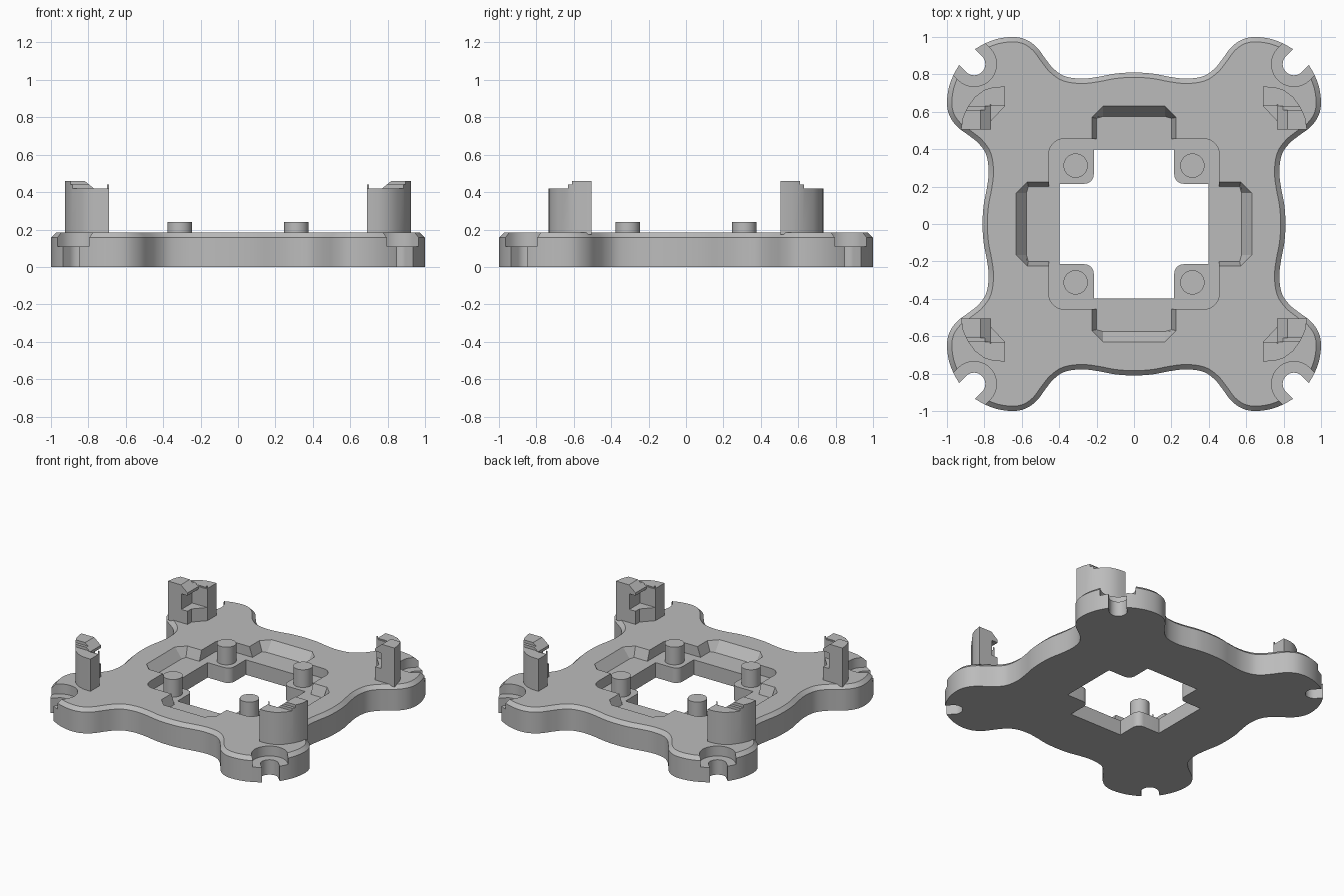
import bpy, bmesh, math
from mathutils import Vector

cube = bpy.data.objects.get("Cube")
if cube:
    bpy.data.objects.remove(cube, do_unlink=True)

TOP, FLOOR, CHAMFER = 0.183, 0.11, 0.026

grey = bpy.data.materials.new("plain_grey")
grey.use_nodes = True
grey.diffuse_color = (0.5, 0.5, 0.5, 1)
grey.node_tree.nodes["Principled BSDF"].inputs["Base Color"].default_value = (0.5, 0.5, 0.5, 1)


def loft(name, rings):
    """Closed solid through (outline, z) rings of equal point count."""
    bm = bmesh.new()
    loops = [[bm.verts.new((p[0], p[1], z)) for p in pts] for pts, z in rings]
    n = len(loops[0])
    for a, b in zip(loops, loops[1:]):
        for i in range(n):
            j = (i + 1) % n
            bm.faces.new((a[i], a[j], b[j], b[i]))
    bm.faces.new(loops[0][::-1])
    bm.faces.new(loops[-1])
    bmesh.ops.recalc_face_normals(bm, faces=bm.faces)
    mesh = bpy.data.meshes.new(name)
    bm.to_mesh(mesh)
    bm.free()
    mesh.materials.append(grey)
    obj = bpy.data.objects.new(name, mesh)
    bpy.context.collection.objects.link(obj)
    return obj


def arc(cx, cy, r, a0, a1, n):
    return [Vector((cx + r * math.cos(math.radians(a0 + (a1 - a0) * i / n)),
                    cy + r * math.sin(math.radians(a0 + (a1 - a0) * i / n)))) for i in range(n + 1)]


def box(name, x0, x1, y0, y1, z0, z1):
    return loft(name, [([(x0, y0), (x1, y0), (x1, y1), (x0, y1)], z) for z in (z0, z1)])


def turn(pts, quarter):
    c, s = [(1, 0), (0, 1), (-1, 0), (0, -1)][quarter]
    return [Vector((p[0] * c - p[1] * s, p[0] * s + p[1] * c)) for p in pts]


def spline(pts, steps):
    """Closed Catmull-Rom curve through the points."""
    out, n = [], len(pts)
    for i in range(n):
        a, b, c, d = (pts[(i + k) % n] for k in (-1, 0, 1, 2))
        for s in range(steps):
            t = s / steps
            out.append(0.5 * (2 * b + (c - a) * t + (2 * a - 5 * b + 4 * c - d) * t * t
                              + (3 * b - a - 3 * c + d) * t ** 3))
    return out


def inset(pts, dist):
    out = []
    for i, p in enumerate(pts):
        tangent = (pts[(i + 1) % len(pts)] - pts[i - 1]).normalized()
        out.append(p + Vector((-tangent.y, tangent.x)) * dist)
    return out


def activate(obj):
    bpy.ops.object.select_all(action='DESELECT')
    bpy.context.view_layer.objects.active = obj
    obj.select_set(True)


def cut(obj, cutter):
    activate(obj)
    mod = obj.modifiers.new("cut", 'BOOLEAN')
    mod.operation, mod.solver, mod.object = 'DIFFERENCE', 'EXACT', cutter
    bpy.ops.object.modifier_apply(modifier=mod.name)
    bpy.data.objects.remove(cutter, do_unlink=True)


def finish(obj, mirror=False):
    activate(obj)
    if mirror:
        mod = obj.modifiers.new("mirror", 'MIRROR')
        mod.use_axis = (True, True, False)
        mod.use_mirror_merge = False
        bpy.ops.object.modifier_apply(modifier=mod.name)
    bpy.ops.object.shade_smooth_by_angle(angle=math.radians(30))


# Base plate: wavy four-lobed outline with a chamfered top edge
half = [(0, .81), (.1, .804), (.19, .787), (.28, .777), (.37, .79), (.43, .83),
        (.475, .885), (.52, .945), (.58, .987), (.65, 1), (.74, .987), (.825, .95)]
half = [Vector(p) for p in half]
side = [Vector((-p.x, p.y)) for p in half[:0:-1]] + half      # lobe, dip, bulge, dip, lobe
side = side[::-1] + [Vector((-.897, .897))]
outline = spline([p for q in range(4) for p in turn(side, q)], 4)
plate = loft("base_plate", [(outline, 0), (outline, TOP - CHAMFER), (inset(outline, CHAMFER), TOP)])

# Cross-shaped opening with rounded corner tabs
hole = [p for q in range(4) for p in turn(
    [(.398, .215)] + arc(.265, .265, .05, 270, 180, 6) + [(.215, .398)], q)]
cut(plate, loft("opening_cutter", [(hole, -.1), (hole, .4)]))

# Sunken rounded square and its four sloped arms
square = [p for q in range(4) for p in turn(arc(.375, .375, .08, 0, 90, 8), q)]
cut(plate, loft("recess_cutter", [(square, FLOOR), (square, .4)]))
for q in range(4):
    low = turn([(.42, -.2), (.565, -.2), (.575, -.165), (.575, .165), (.565, .2), (.42, .2)], q)
    high = turn([(.42, -.225), (.57, -.225), (.63, -.165), (.63, .165), (.57, .225), (.42, .225)], q)
    cut(plate, loft("arm_cutter", [(low, FLOOR), (high, TOP), (high, .4)]))

# Stepped screw notches at the four lobes
for q in range(4):
    for r, z in ((.06, -.1), (.12, FLOOR)):
        d = r * math.sqrt(.5)
        slot = arc(.855, .855, r, 135, 315, 20) + [Vector((1.1 + d, 1.1 - d)), Vector((1.1 - d, 1.1 + d))]
        slot = turn(slot, q)
        cut(plate, loft("notch_cutter", [(slot, z), (slot, .4)]))
finish(plate)

# Locating pegs on the corner tabs
ring = arc(.312, .312, .065, 0, 360, 32)[:-1]
finish(loft("locating_pegs", [(ring, FLOOR - .01), (ring, .24)]), mirror=True)

# Clip posts: curved outer wall, inner pocket and a sloped hook on top
curve = [(.925, .505), (.915, .57), (.89, .625), (.85, .68), (.8, .717), (.75, .732), (.69, .735)]
post = curve + [(.69, .63), (.765, .55), (.765, .505)]
clip = loft("clip_posts", [(post, TOP - .01), (post, .46)])
cut(clip, box("shoulder_cutter", .6, 1, .632, .8, .42, .5))
cut(clip, box("pocket_cutter", .6, .815, .4, .63, .28, .395))
cut(clip, box("clearance_cutter", .6, .765, .4, .63, .3, .5))
wedge = loft("hook_slope_cutter", [([(.7, .4), (.765, .4), (.765, .64), (.7, .64)], .415),
                                   ([(.7, .4), (.83, .4), (.83, .64), (.7, .64)], .468)])
cut(clip, wedge)
lip = loft("lip_cutter", [([(.6, .629), (1, .629), (1, .66), (.6, .66)], .415),
                          ([(.6, .6), (1, .6), (1, .66), (.6, .66)], .465)])
cut(clip, box("lip_step_cutter", .6, 1, .61, .64, .44, .5))
bpy.data.objects.remove(lip, do_unlink=True)
finish(clip, mirror=True)
